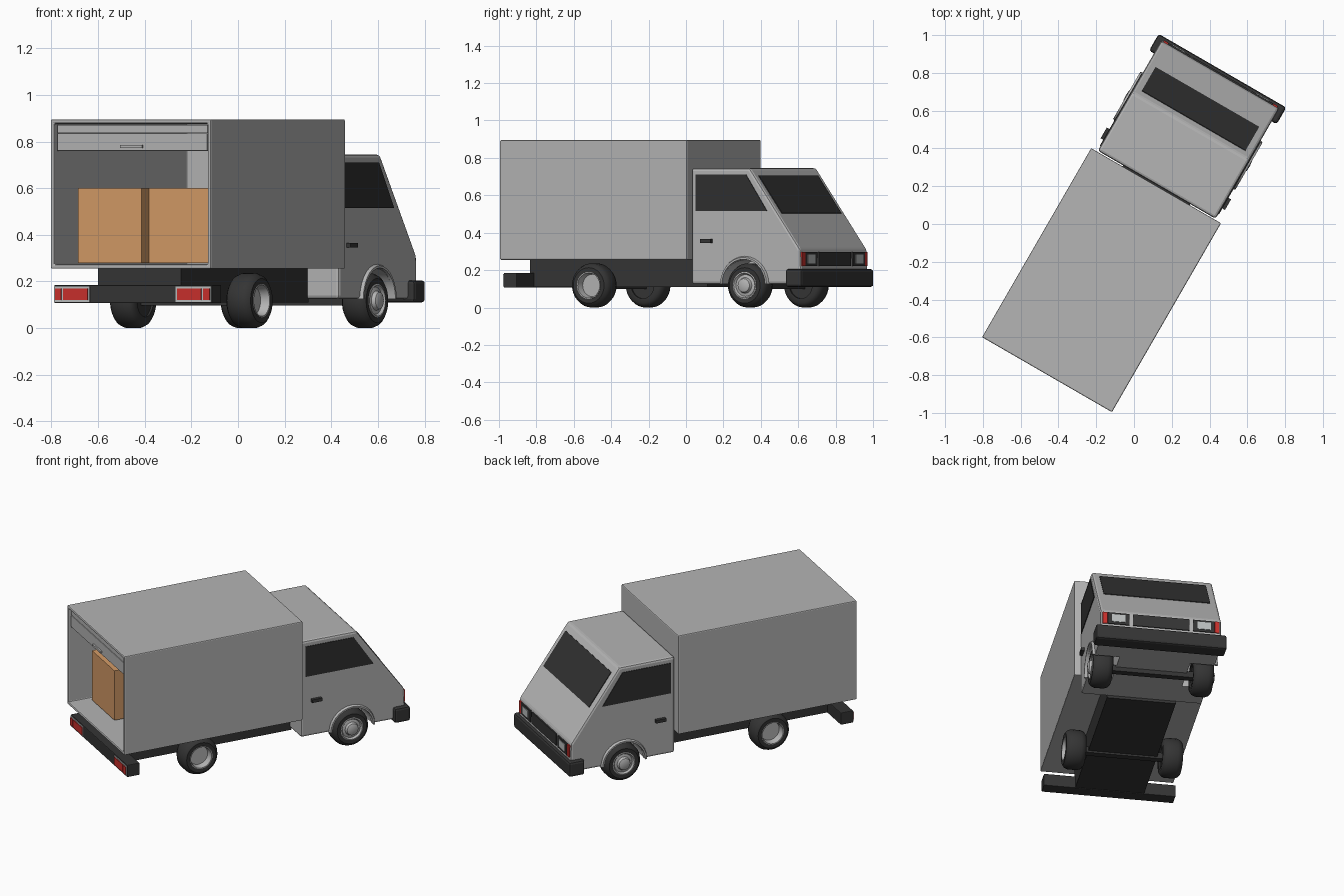
import bpy, bmesh, math
from mathutils import Vector

if "Cube" in bpy.data.objects:
    bpy.data.objects.remove(bpy.data.objects["Cube"])

# ---- materials ----
def mat(name, r, g, b):
    m = bpy.data.materials.new(name)
    m.diffuse_color = (r, g, b, 1)
    m.use_nodes = True
    m.node_tree.nodes["Principled BSDF"].inputs["Base Color"].default_value = m.diffuse_color
    return m

GREY = mat("body_grey", 0.46, 0.46, 0.46)
DARK = mat("dark_trim", 0.035, 0.035, 0.035)
GLASS = mat("dark_glass", 0.03, 0.03, 0.03)
TYRE = mat("tyre_rubber", 0.035, 0.035, 0.035)
HUB = mat("hub_grey", 0.46, 0.46, 0.46)
LENS = mat("lamp_lens", 0.50, 0.52, 0.52)
RED = mat("lamp_red", 0.60, 0.03, 0.025)
TAN = mat("cardboard", 0.66, 0.33, 0.135)

# ---- helpers: the truck is built facing +y, then everything is turned ----
TURN = math.radians(-30)

def finish(name, bm, material, bevel=0, mirror=False, segments=2, smooth=False):
    bmesh.ops.recalc_face_normals(bm, faces=bm.faces)
    me = bpy.data.meshes.new(name)
    bm.to_mesh(me)
    bm.free()
    ob = bpy.data.objects.new(name, me)
    bpy.context.collection.objects.link(ob)
    me.materials.append(material)
    ob.rotation_euler.z = TURN
    if smooth:
        bpy.ops.object.select_all(action='DESELECT')
        ob.select_set(True)
        bpy.context.view_layer.objects.active = ob
        bpy.ops.object.shade_smooth_by_angle(angle=math.radians(40))
    if bevel:
        b = ob.modifiers.new("bevel", 'BEVEL')
        b.width, b.segments = bevel, segments
    if mirror:
        ob.modifiers.new("mirror", 'MIRROR')
    return ob

def cube_bm(x0, x1, y0, y1, z0, z1):
    bm = bmesh.new()
    bmesh.ops.create_cube(bm, size=1)
    for v in bm.verts:
        v.co = Vector((x0 + (v.co.x + .5) * (x1 - x0),
                       y0 + (v.co.y + .5) * (y1 - y0),
                       z0 + (v.co.z + .5) * (z1 - z0)))
    return bm

def block(name, material, x0, x1, y0, y1, z0, z1, **kw):
    return finish(name, cube_bm(x0, x1, y0, y1, z0, z1), material, **kw)

def prism(name, material, pts, offset, **kw):
    bm = bmesh.new()
    f = bm.faces.new([bm.verts.new(p) for p in pts])
    ext = bmesh.ops.extrude_face_region(bm, geom=[f], use_keep_orig=True)
    bmesh.ops.translate(bm, vec=offset,
                        verts=[g for g in ext["geom"] if isinstance(g, bmesh.types.BMVert)])
    return finish(name, bm, material, **kw)

def lathe(name, material, profile, centre, closed=False, steps=32):
    """Spin (offset, radius) points round the x axis at centre, mirrored to both sides."""
    bm = bmesh.new()
    cx, cy, cz = centre
    vs = [bm.verts.new((cx + o, cy, cz + r)) for o, r in profile]
    es = [bm.edges.new(p) for p in zip(vs, vs[1:] + (vs[:1] if closed else []))]
    bmesh.ops.spin(bm, geom=vs + es, cent=centre, axis=(1, 0, 0),
                   angle=2 * math.pi, steps=steps, use_merge=True)
    bmesh.ops.remove_doubles(bm, verts=bm.verts, dist=1e-4)
    return finish(name, bm, material, mirror=True, smooth=True)

# ---- cargo box, open at the rear ----
bm = cube_bm(-.397, .397, -.921, .234, .255, .895)
bm.faces.ensure_lookup_table()
bm.normal_update()
rear = min(bm.faces, key=lambda f: f.calc_center_median().y)
bmesh.ops.inset_region(bm, faces=[rear], thickness=.025)
inner = bmesh.ops.extrude_discrete_faces(bm, faces=[rear])["faces"][0]
bmesh.ops.translate(bm, vec=(0, 1.14, 0), verts=inner.verts)
finish("cargo_box", bm, GREY, bevel=.006)

# half-open roller door and its handle
block("roller_door_lower", GREY, -.372, .372, -.908, -.893, .76, .835, bevel=.003)
block("roller_door_upper", GREY, -.372, .372, -.905, -.89, .837, .872)
block("roller_door_handle", GREY, -.055, .055, -.918, -.906, .772, .785)

# cardboard boxes inside
block("carton_left", TAN, -.335, -.022, -.79, -.47, .28, .60)
block("carton_right", TAN, -.018, .295, -.73, -.41, .28, .60)

# ---- chassis and bumpers ----
block("chassis", DARK, -.205, .205, -.845, .25, .11, .256)
block("rear_bumper", DARK, -.392, .392, -.90, -.82, .107, .185, bevel=.004)
bm = cube_bm(-.39, .39, .835, .937, .11, .205)
finish("front_bumper", bm, DARK, bevel=.014)

# ---- cab ----
X = .36
SIDE = [(.24, .125), (.24, .745), (.60, .745), (.912, .31), (.918, .125)]
cab = prism("cab", GREY, [(-X, y, z) for y, z in SIDE], (2 * X, 0, 0), bevel=.014)

# wheel wells cut out of the cab
FRONT = (.30, .57, .118)
REAR = (.288, -.40, .118)
cutter = lathe("wheel_well_cutter", GREY,
               [(-.09, 0), (-.09, .137), (.15, .137), (.15, 0)], FRONT)
cutter.hide_render = True
cutter.display_type = 'WIRE'
cut = cab.modifiers.new("wells", 'BOOLEAN')
cut.object, cut.operation, cut.solver = cutter, 'DIFFERENCE', 'EXACT'

# flared lips round the front wheels
bm = bmesh.new()
N = 14
rings = []
for i in range(N + 1):
    a = math.pi * i / N
    rings.append([bm.verts.new((x, FRONT[1] + r * math.cos(a), .125 + r * math.sin(a)))
                  for x, r in ((.34, .133), (.374, .133), (.374, .143), (.34, .158))])
for a, b in zip(rings, rings[1:]):
    for j in range(4):
        bm.faces.new((a[j], a[j - 1], b[j - 1], b[j]))
for end in (rings[0], rings[-1]):
    bm.faces.new(end)
finish("wheel_arch", bm, GREY, mirror=True, smooth=True)

# windows
def slope(y):
    return .745 - (y - .60) * .435 / .312

n = Vector((0, .813, .583))
prism("windscreen", GLASS,
      [Vector((x, y, slope(y))) - n * .003 for x, y in
       ((-.317, .63), (.317, .63), (.317, .774), (-.317, .774))], n * .007)
prism("side_window", GLASS,
      [(X - .003, y, z) for y, z in ((.268, .515), (.268, .71), (.58, .71), (.71, .515))],
      (.007, 0, 0), mirror=True)
block("door_handle", DARK, X - .005, .38, .305, .37, .346, .366, mirror=True)

# grille, headlamps and indicators
block("grille", DARK, -.168, .168, .90, .921, .222, .297)
block("headlamp_frame", DARK, .19, .318, .90, .921, .222, .297, mirror=True)
block("headlamp_lens", LENS, .215, .295, .91, .925, .236, .284, mirror=True)
block("front_indicator", RED, .320, .348, .90, .921, .222, .297, mirror=True)

# tail lamps
block("tail_lamp_frame", LENS, .213, .389, -.904, -.895, .113, .178, mirror=True)
block("tail_lamp_inner", RED, .222, .342, -.908, -.90, .121, .170, mirror=True)
block("tail_lamp_outer", RED, .352, .383, -.908, -.90, .121, .170, mirror=True)

# ---- wheels ----
TYRE_PROFILE = [(-.06, .07), (-.06, .095), (-.048, .110), (-.028, .118),
                (.028, .118), (.048, .110), (.06, .095), (.058, .07)]
for label, c in (("front", FRONT), ("rear", REAR)):
    lathe(label + "_tyre", TYRE, TYRE_PROFILE, c, closed=True)
    block(label + "_axle", DARK, -.27, .27, c[1] - .02, c[1] + .02, .098, .138)
    lathe(label + "_inner_disc", TYRE, [(-.05, .073), (-.05, 0)], c)
# domed front hub, dished rear hub
lathe("front_hub", HUB, [(.04, .072), (.061, .072), (.063, .066), (.052, .058),
                         (.056, .042), (.072, .036), (.076, .028), (.078, 0)], FRONT)
lathe("rear_hub", HUB, [(.04, .072), (.061, .072), (.061, .067), (.02, .06), (.02, 0)], REAR)
